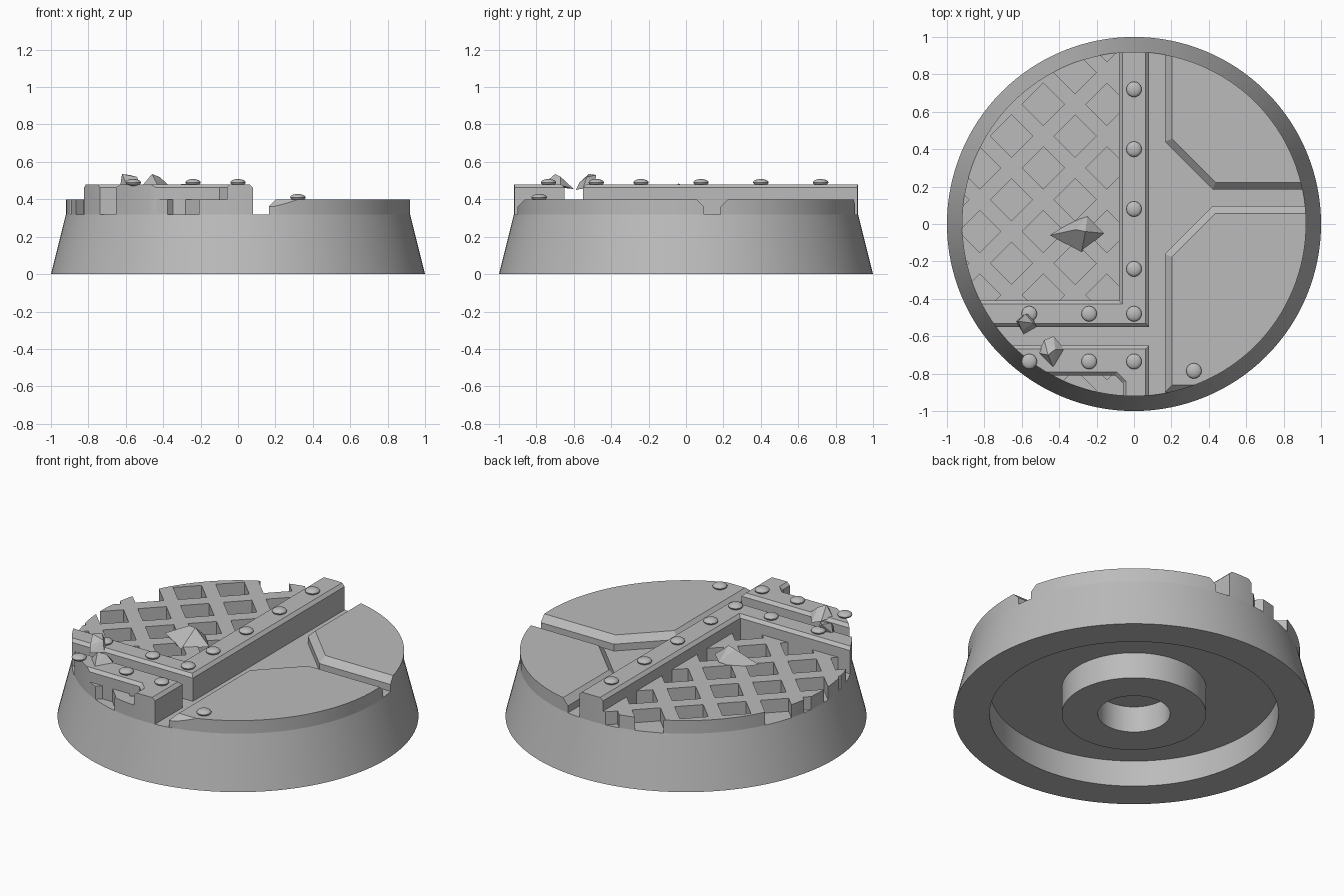
import bpy, bmesh, math
from mathutils import Matrix

cube = bpy.data.objects.get("Cube")
if cube:
    bpy.data.objects.remove(cube, do_unlink=True)

GREY = (0.5, 0.5, 0.5, 1.0)
grey = bpy.data.materials.new("plain_grey")
grey.use_nodes = True
grey.diffuse_color = GREY
grey.node_tree.nodes["Principled BSDF"].inputs["Base Color"].default_value = GREY

RIM, SEG = 0.92, 128
FLOOR, PLATE, BEAM = 0.32, 0.40, 0.48


def make(name, bm):
    bmesh.ops.recalc_face_normals(bm, faces=bm.faces)
    mesh = bpy.data.meshes.new(name)
    bm.to_mesh(mesh)
    bm.free()
    mesh.materials.append(grey)
    obj = bpy.data.objects.new(name, mesh)
    bpy.context.collection.objects.link(obj)
    return obj


def smooth(obj):
    bpy.ops.object.select_all(action='DESELECT')
    obj.select_set(True)
    bpy.context.view_layer.objects.active = obj
    bpy.ops.object.shade_smooth_by_angle(angle=math.radians(30))


def boolean(obj, cutter, operation):
    """Apply a boolean at once, so no live modifier remains."""
    mod = obj.modifiers.new("cut", 'BOOLEAN')
    mod.operation, mod.object, mod.solver = operation, cutter, 'EXACT'
    graph = bpy.context.evaluated_depsgraph_get()
    mesh = bpy.data.meshes.new_from_object(obj.evaluated_get(graph))
    obj.modifiers.clear()
    obj.data = mesh


def slab(name, outline, top, chamfer=0.0):
    """Extruded outline with a chamfered top edge, trimmed to the round rim."""
    bm = bmesh.new()
    low = bm.faces.new([bm.verts.new((x, y, FLOOR - 0.02)) for x, y in outline])
    new = bmesh.ops.extrude_face_region(bm, geom=[low])["geom"]
    for v in new:
        if isinstance(v, bmesh.types.BMVert):
            v.co.z = top
    bmesh.ops.recalc_face_normals(bm, faces=bm.faces)
    if chamfer:
        edges = [e for e in bm.edges if all(v.co.z > top - 0.001 for v in e.verts)]
        bmesh.ops.bevel(bm, geom=edges, offset=chamfer, segments=1,
                        profile=0.5, affect='EDGES')
    obj = make(name, bm)
    boolean(obj, trimmer, 'INTERSECT')
    return obj


# Round base: lathed profile with a ring hollow and a drilled boss underneath
profile = [(0, 0.16), (0.2, 0.16), (0.2, 0), (0.4, 0), (0.4, 0.16), (0.8, 0.16),
           (0.8, 0), (1, 0), (RIM, FLOOR), (0, FLOOR)]
bm = bmesh.new()
verts = [bm.verts.new((r, 0, z)) for r, z in profile]
edges = [bm.edges.new(pair) for pair in zip(verts, verts[1:])]
bmesh.ops.spin(bm, geom=verts + edges, cent=(0, 0, 0), axis=(0, 0, 1),
               angle=math.tau, steps=SEG)
bmesh.ops.remove_doubles(bm, verts=bm.verts, dist=0.0005)
smooth(make("round_base", bm))

# Helper cylinder that trims every deck part to the rim
bm = bmesh.new()
bmesh.ops.create_cone(bm, cap_ends=True, segments=SEG, radius1=RIM, radius2=RIM, depth=2)
trimmer = make("rim_trimmer", bm)
trimmer.hide_render = True

# Floor plates on one side, with wide chamfers along the channels
far = 1.2
smooth(slab("back_floor_plate", [(0.165, far), (0.165, 0.44), (0.42, 0.185),
                                 (far, 0.185), (far, far)], PLATE, 0.038))
smooth(slab("front_floor_plate", [(0.165, -0.9), (far, -0.9), (far, 0.095),
                                  (0.42, 0.095), (0.165, -0.16)], PLATE, 0.038))

# Raised girders: a long corner piece and a short front piece
smooth(slab("long_girder", [(-0.08, far), (-0.08, -0.41), (-far, -0.41),
                            (-far, -0.55), (0.08, -0.55), (0.08, far)], BEAM, 0.018))
smooth(slab("front_girder", [(-far, -0.65), (-far, -0.81), (-0.1, -0.81), (-0.06, -0.85),
                             (-0.06, -far), (0.08, -far), (0.08, -0.65)], BEAM, 0.018))

# Grating: square holes set diagonally, cut through two deck panels
bm = bmesh.new()
half = 0.17
for col in range(6):
    for row in range(-7, 7):
        if (col + row) % 2 == 0:
            spot = Matrix.Translation((-0.145 - half * col, 0.3 + half * row, PLATE))
            turn = Matrix.Rotation(math.pi / 4, 4, 'Z')
            size = Matrix.Diagonal((0.16, 0.16, 0.4, 1))
            bmesh.ops.create_cube(bm, size=1, matrix=spot @ turn @ size)
holes = make("grating_holes", bm)
holes.hide_render = True
for name, y0, y1 in (("back_grating", -0.43, far), ("front_grating", -far, -0.7)):
    panel = slab(name, [(-far, y0), (-0.05, y0), (-0.05, y1), (-far, y1)], PLATE)
    boolean(panel, holes, 'DIFFERENCE')
    smooth(panel)
for helper in (trimmer, holes):
    bpy.data.objects.remove(helper, do_unlink=True)

# Rivets: flattened domes along the girders and one on the plate
rivets = [(0, y, BEAM) for y in (0.72, 0.4, 0.08, -0.24, -0.48)]
rivets += [(x, -0.48, BEAM) for x in (-0.24, -0.56)]
rivets += [(x, -0.735, BEAM) for x in (0, -0.24, -0.56)]
rivets.append((0.32, -0.785, PLATE))
for i, (x, y, z) in enumerate(rivets):
    bm = bmesh.new()
    place = Matrix.Translation((x, y, z + 0.01)) @ Matrix.Diagonal((1, 1, 0.45, 1))
    bmesh.ops.create_uvsphere(bm, u_segments=24, v_segments=12, radius=0.041, matrix=place)
    smooth(make(f"rivet_{i + 1}", bm))


# Rubble: faceted chips
def chip(name, points):
    bm = bmesh.new()
    for p in points:
        bm.verts.new(p)
    bmesh.ops.convex_hull(bm, input=bm.verts)
    make(name, bm)


chip("rubble_on_grating", [(-0.45, -0.06, 0.41), (-0.35, -0.11, 0.39), (-0.28, -0.15, 0.39),
                           (-0.16, -0.05, 0.40), (-0.25, 0.04, 0.41), (-0.34, 0.01, 0.39),
                           (-0.26, -0.04, 0.485), (-0.31, -0.03, 0.48)])
chip("rubble_on_girder", [(-0.63, -0.52, 0.47), (-0.59, -0.59, 0.45), (-0.52, -0.55, 0.46),
                          (-0.54, -0.49, 0.47), (-0.62, -0.52, 0.535), (-0.58, -0.48, 0.53),
                          (-0.54, -0.53, 0.52), (-0.60, -0.57, 0.49)])
chip("rubble_on_front_girder", [(-0.51, -0.69, 0.475), (-0.43, -0.77, 0.475),
                                (-0.37, -0.67, 0.475), (-0.43, -0.60, 0.455),
                                (-0.46, -0.70, 0.535), (-0.42, -0.67, 0.52),
                                (-0.48, -0.62, 0.47)])
